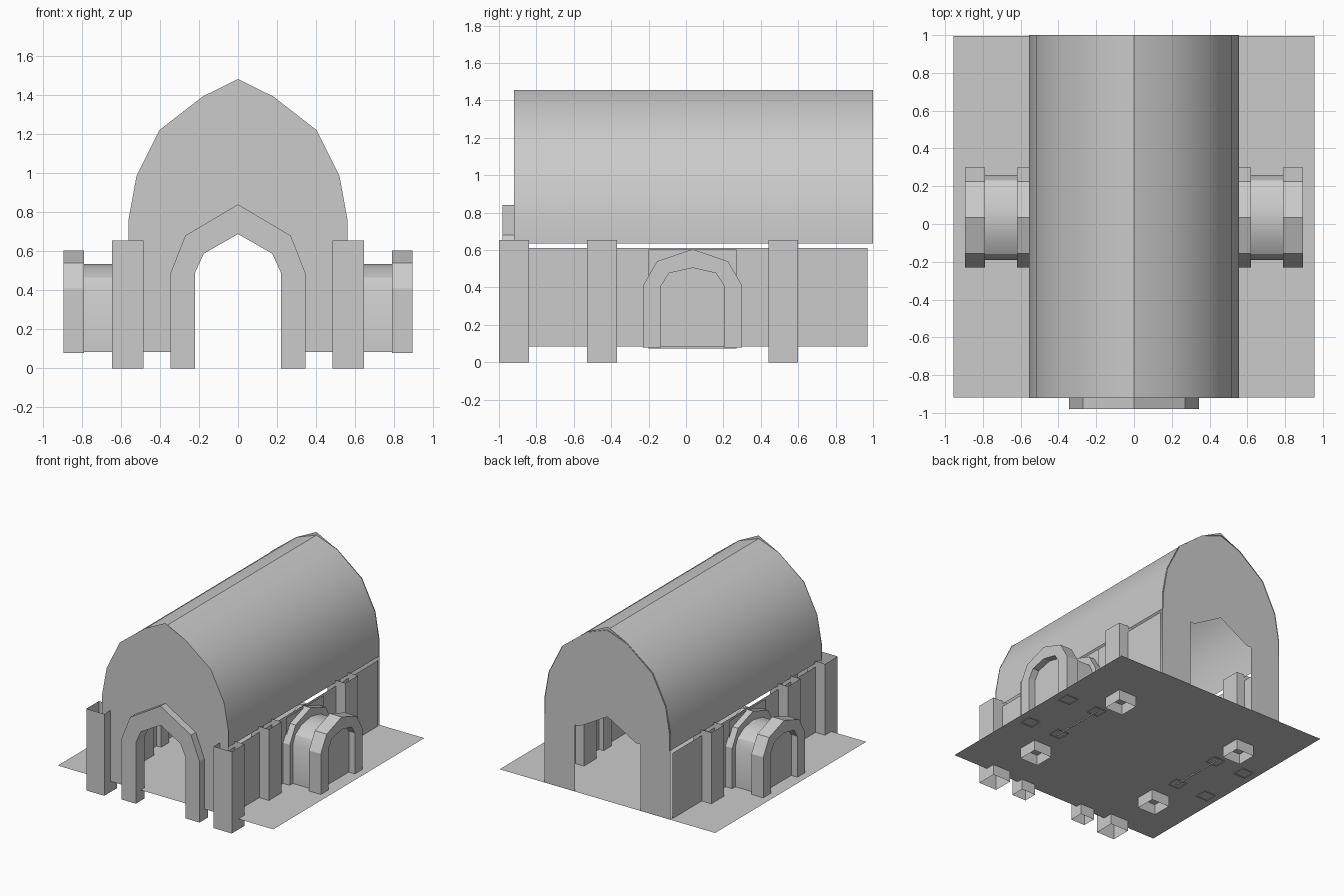
import bpy, math

if "Cube" in bpy.data.objects:
    bpy.data.objects.remove(bpy.data.objects["Cube"])

FLOOR = 0.085


def make(name, verts, faces, smooth=False):
    me = bpy.data.meshes.new(name)
    me.from_pydata(verts, [], faces)
    me.update()
    ob = bpy.data.objects.new(name, me)
    bpy.context.collection.objects.link(ob)
    if smooth:
        bpy.ops.object.select_all(action='DESELECT')
        ob.select_set(True)
        bpy.context.view_layer.objects.active = ob
        bpy.ops.object.shade_smooth_by_angle(angle=math.radians(32))
    return ob


def mirror(half):
    """Right half listed bottom to apex (apex last) -> full outline."""
    return half + [(-a, z) for a, z in half[-2::-1]]


def arch(name, outer, inner, place, d0, d1):
    """Hollow arch frame, open under the legs; place maps (a, z, depth) to 3D."""
    o, i = mirror(outer), mirror(inner)
    verts, faces = [], []
    for (oa, oz), (ia, iz) in zip(o, i):
        verts += [place(oa, oz, d0), place(oa, oz, d1),
                  place(ia, iz, d1), place(ia, iz, d0)]
    for k in range(len(o) - 1):
        b = 4 * k
        for j in range(4):
            n = (j + 1) % 4
            faces.append((b + j, b + n, b + 4 + n, b + 4 + j))
    return make(name, verts, faces)


def sweep(name, prof, place, d0, d1, cap=False):
    """Open sheet swept along depth, optionally closed at the d1 end."""
    n = len(prof)
    verts = [place(a, z, d0) for a, z in prof] + [place(a, z, d1) for a, z in prof]
    faces = [(k, k + 1, n + k + 1, n + k) for k in range(n - 1)]
    if cap:
        faces.append(tuple(range(n, 2 * n)))
    return make(name, verts, faces, smooth=True)


def along_y(a, z, d):
    return (a, d, z)


# floor sheet
make("floor", [(-.955, -.918, FLOOR), (.955, -.918, FLOOR),
               (.955, .995, FLOOR), (-.955, .995, FLOOR)], [(0, 1, 2, 3)])

# vaulted roof shell
roof = mirror([(.555, .635), (.555, .765), (.518, .982),
               (.4, 1.217), (.177, 1.393), (0, 1.457)])
sweep("roof", roof, along_y, -.92, 1.0)

# gable walls with a doorway cut out
gable_half = [(.56, FLOOR), (.56, .765), (.52, .985), (.403, 1.22), (.18, 1.393), (0, 1.482)]
door_half = [(.29, FLOOR), (.29, .617), (.25, .617), (0, .76)]
outline = mirror(gable_half) + mirror(door_half)[::-1]
for name, y in (("front_gable", -.92), ("back_gable", .993)):
    make(name, [(x, y, z) for x, z in outline], [tuple(range(len(outline)))])

# front doorway arch
arch("front_arch", [(.345, 0), (.345, .49), (.27, .68), (0, .84)],
     [(.22, 0), (.22, .49), (.175, .588), (0, .688)], along_y, -.98, -.87)

for side, s in (("right", 1), ("left", -1)):
    def along_x(a, z, d, s=s):
        return (s * d, a + .035, z)

    # side wall and the panel behind the porch
    make(side + "_wall", [(s * .56, y, z) for y, z in
                          ((-.92, FLOOR), (.97, FLOOR), (.97, .61), (-.92, .61))], [(0, 1, 2, 3)])
    make(side + "_panel", [(s * .57, y, z) for y, z in
                           ((-.2, .075), (.27, .075), (.27, .602), (-.2, .602))], [(0, 1, 2, 3)])

    # hollow square posts, open at both ends
    for n, y in enumerate((-.92, -.45, .52)):
        ring = [(.485, -.08), (.645, -.08), (.645, .08), (.485, .08)]
        verts = [(s * x, y + dy, z) for z in (0, .655) for x, dy in ring]
        make(f"{side}_post_{n + 1}", verts,
             [(k, (k + 1) % 4, 4 + (k + 1) % 4, 4 + k) for k in range(4)])

    # side porch: two arched frames joined by a rounded passage with a closed end
    frame_out = [(.265, .078), (.265, .41), (.19, .54), (0, .605)]
    frame_in = [(.168, .078), (.168, .41), (.125, .477), (0, .505)]
    arch(side + "_porch_inner_frame", frame_out, frame_in, along_x, .52, .62)
    arch(side + "_porch_outer_frame", frame_out, frame_in, along_x, .79, .895)
    passage = mirror([(.225, FLOOR), (.225, .4), (.195, .465), (.12, .512), (0, .535)])
    sweep(side + "_porch_passage", passage, along_x, .56, .84, cap=True)
